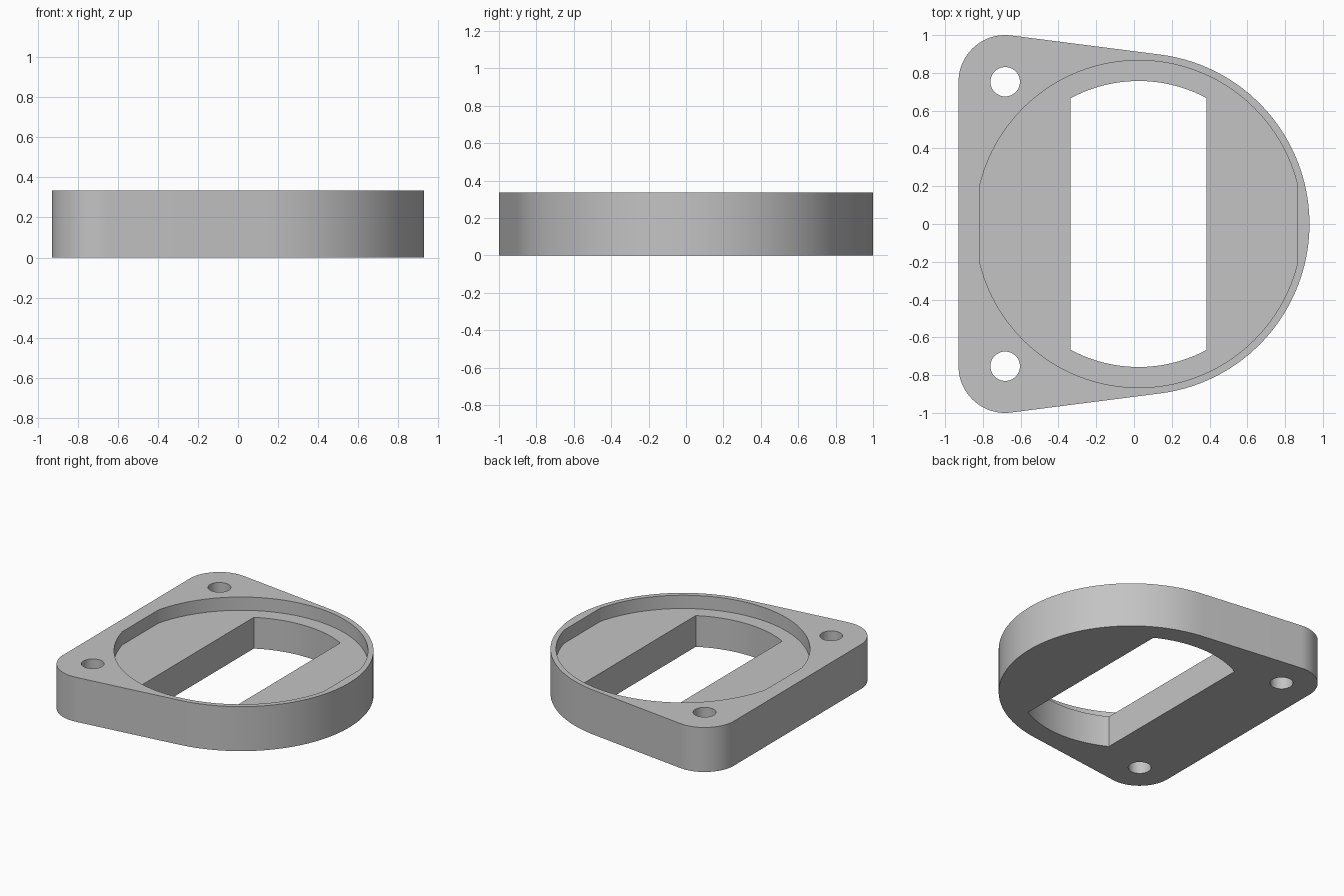
import bpy, bmesh
from math import cos, sin, acos, atan2, hypot, pi, radians

if "Cube" in bpy.data.objects:
    bpy.data.objects.remove(bpy.data.objects["Cube"])

HEIGHT, FLOOR = 0.335, 0.235
CX, BODY_R = 0.025, 0.904          # round body
EAR_X, EAR_Y, EAR_R = -0.682, 0.753, 0.247  # rounded corners with screw holes

grey = bpy.data.materials.new("plain grey")
grey.use_nodes = True
grey.diffuse_color = (0.55, 0.55, 0.55, 1)
grey.node_tree.nodes["Principled BSDF"].inputs["Base Color"].default_value = (0.55, 0.55, 0.55, 1)


def arc(x, y, r, a0, a1, n):
    return [(x + r * cos(a0 + (a1 - a0) * i / n), y + r * sin(a0 + (a1 - a0) * i / n))
            for i in range(n + 1)]


def prism(name, points, z0, z1):
    """Extrude a closed counter-clockwise outline from z0 to z1."""
    bm = bmesh.new()
    low = [bm.verts.new((x, y, z0)) for x, y in points]
    high = [bm.verts.new((x, y, z1)) for x, y in points]
    bm.faces.new(low[::-1])
    bm.faces.new(high)
    for i in range(len(points)):
        j = (i + 1) % len(points)
        bm.faces.new((low[i], low[j], high[j], high[i]))
    mesh = bpy.data.meshes.new(name)
    bm.to_mesh(mesh)
    bm.free()
    mesh.materials.append(grey)
    obj = bpy.data.objects.new(name, mesh)
    bpy.context.collection.objects.link(obj)
    return obj


def flat_sided_circle(r, half_width, n):
    """Circle outline cut by two straight sides at +-half_width."""
    a = acos(half_width / r)
    return arc(CX, 0, r, a, pi - a, n) + arc(CX, 0, r, pi + a, 2 * pi - a, n)


# Outline: round body joined to both corners by tangent lines
dx, dy = EAR_X - CX, EAR_Y
t = atan2(dy, dx) - acos((BODY_R - EAR_R) / hypot(dx, dy))
outline = (arc(CX, 0, BODY_R, -t, t, 72)
           + arc(EAR_X, EAR_Y, EAR_R, t, pi, 32)
           + arc(EAR_X, -EAR_Y, EAR_R, pi, 2 * pi - t, 32))
plate = prism("mounting_plate", outline, 0, HEIGHT)

# Shallow recess, through opening and two screw holes
cutters = [
    prism("recess_cutter", flat_sided_circle(0.866, 0.839, 64), FLOOR, 1),
    prism("opening_cutter", flat_sided_circle(0.757, 0.36, 32), -1, 0.9),
]
for side in (-1, 1):
    ring = arc(EAR_X, side * EAR_Y, 0.078, 0, 2 * pi, 48)[:-1]
    cutters.append(prism("screw_hole_cutter", ring, -1, 0.8))

bpy.ops.object.select_all(action="DESELECT")
bpy.context.view_layer.objects.active = plate
plate.select_set(True)
for cutter in cutters:
    cutter.hide_render = True
    mod = plate.modifiers.new("cut", "BOOLEAN")
    mod.operation, mod.solver, mod.object = "DIFFERENCE", "EXACT", cutter
    bpy.ops.object.modifier_apply(modifier=mod.name)
    bpy.data.objects.remove(cutter)

bpy.ops.object.shade_smooth_by_angle(angle=radians(10))
